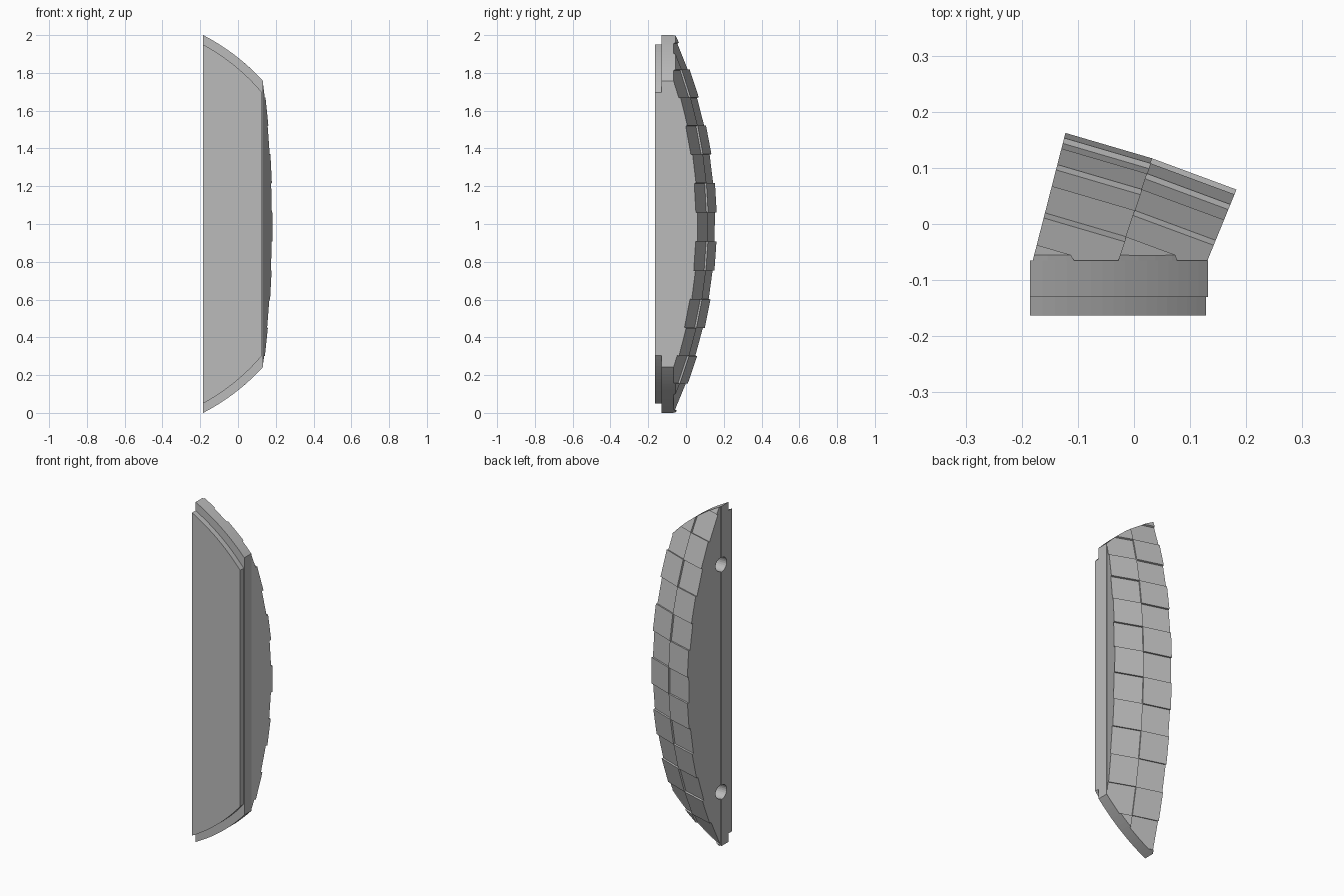
import bpy, bmesh, math
from mathutils import Vector, Matrix

cube = bpy.data.objects.get("Cube")
if cube:
    bpy.data.objects.remove(cube, do_unlink=True)

CENTRE = Vector((-0.70, -2.093, 1.0))    # centre of the dome
LOW, HIGH = 2.319, 2.329                 # recessed and raised tile radii
RIM, LIP = 1.125, 1.081                  # radii of the round outline
LEFT, RIGHT = -0.185, 0.132              # flat sides of the base
BACK, STEP, FRONT = -0.065, -0.13, -0.163
LON = [14.37, 18.33, 22.28]              # tile column borders in degrees
ROW, SHIFT, ROWS = 3.8, -0.37, 8

grey = bpy.data.materials.new("stone_grey")
grey.use_nodes = True
colour = (0.5, 0.5, 0.5, 1)
grey.diffuse_color = colour
grey.node_tree.nodes["Principled BSDF"].inputs["Base Color"].default_value = colour


def finish(bm, name):
    bmesh.ops.recalc_face_normals(bm, faces=bm.faces)
    mesh = bpy.data.meshes.new(name)
    bm.to_mesh(mesh)
    bm.free()
    mesh.materials.append(grey)
    obj = bpy.data.objects.new(name, mesh)
    bpy.context.collection.objects.link(obj)
    return obj


def dome_point(radius, lon, lat):
    lon, lat = math.radians(lon), math.radians(lat)
    return CENTRE + radius * Vector((math.cos(lat) * math.sin(lon),
                                     math.cos(lat) * math.cos(lon), math.sin(lat)))


def row_lat(i):
    return (i - 0.5) * ROW + SHIFT


def cut(bm, point, normal):
    """Slice off everything in front of the plane and cap the opening."""
    geom = bm.verts[:] + bm.edges[:] + bm.faces[:]
    bmesh.ops.bisect_plane(bm, geom=geom, dist=1e-5, plane_co=point,
                           plane_no=normal, clear_outer=True)
    open_edges = [e for e in bm.edges if e.is_boundary]
    if open_edges:
        bmesh.ops.holes_fill(bm, edges=open_edges, sides=0)


def trim(bm):
    """Trim to the back of the base and to the round outline."""
    cut(bm, Vector((0, BACK, 0)), Vector((0, -1, 0)))
    for side in (1, -1):
        for k in range(14):
            a = math.radians(40 + 2 * k)
            n = Vector((math.cos(a), 0, side * math.sin(a)))
            cut(bm, CENTRE + n * RIM, n)


def base_slab(name, radius, right, y0, y1):
    """Slab with flat sides and round ends."""
    bm = bmesh.new()
    a0 = math.acos((right - CENTRE.x) / radius)
    a1 = math.acos((LEFT - CENTRE.x) / radius)
    angles = [a0 + (a1 - a0) * k / 16 for k in range(17)]
    angles += [-a for a in reversed(angles)]
    verts = [bm.verts.new((CENTRE.x + radius * math.cos(a), y0,
                           CENTRE.z + radius * math.sin(a))) for a in angles]
    face = bm.faces.new(verts)
    out = bmesh.ops.extrude_face_region(bm, geom=[face])
    moved = [v for v in out["geom"] if isinstance(v, bmesh.types.BMVert)]
    bmesh.ops.translate(bm, verts=moved, vec=(0, y1 - y0, 0))
    return finish(bm, name)


# Base plate and the smaller lip in front of it
base = base_slab("base_plate", RIM, RIGHT, STEP, BACK)
base_slab("front_lip", LIP, RIGHT - 0.004, FRONT, STEP)

# Dome core: faceted outer skin closed towards the dome centre, then trimmed
bm = bmesh.new()
apex = bm.verts.new(CENTRE)
rows = [[bm.verts.new(dome_point(LOW, lon, row_lat(i))) for lon in LON]
        for i in range(-ROWS, ROWS + 2)]
for a, b in zip(rows, rows[1:]):
    for c in range(2):
        bm.faces.new((a[c], a[c + 1], b[c + 1], b[c]))
    bm.faces.new((apex, a[0], b[0]))
    bm.faces.new((apex, b[2], a[2]))
for end in (rows[0], rows[-1]):
    for c in range(2):
        bm.faces.new((apex, end[c], end[c + 1]))
bmesh.ops.recalc_face_normals(bm, faces=bm.faces)
trim(bm)
core = finish(bm, "dome_core")

# Raised tiles in a checkerboard
bm = bmesh.new()
for i in range(-ROWS, ROWS + 1):
    c = (i + 1) % 2
    corners = [(LON[c], row_lat(i)), (LON[c + 1], row_lat(i)),
               (LON[c + 1], row_lat(i + 1)), (LON[c], row_lat(i + 1))]
    lower = [bm.verts.new(dome_point(LOW, *p)) for p in corners]
    upper = [bm.verts.new(dome_point(HIGH, *p)) for p in corners]
    bm.faces.new(lower[::-1])
    bm.faces.new(upper)
    for k in range(4):
        n = (k + 1) % 4
        bm.faces.new((lower[k], lower[n], upper[n], upper[k]))
trim(bm)
finish(bm, "raised_tiles")

# Two peg holes in the flat joining side
bm = bmesh.new()
for z in (1.655, 0.316):
    place = Matrix.Translation((-0.18, -0.072, z)) @ Matrix.Rotation(math.pi / 2, 4, "Y")
    bmesh.ops.create_cone(bm, cap_ends=True, segments=24, radius1=0.042,
                          radius2=0.042, depth=0.16, matrix=place)
cutter = finish(bm, "peg_hole_cutter")
cutter.hide_render = True
for obj in (base, core):
    mod = obj.modifiers.new("peg_holes", "BOOLEAN")
    mod.operation = "DIFFERENCE"
    mod.solver = "EXACT"
    mod.object = cutter
bpy.context.view_layer.update()
graph = bpy.context.evaluated_depsgraph_get()
for obj in (base, core):
    result = bpy.data.meshes.new_from_object(obj.evaluated_get(graph))
    obj.modifiers.clear()
    obj.data = result
bpy.data.objects.remove(cutter, do_unlink=True)
